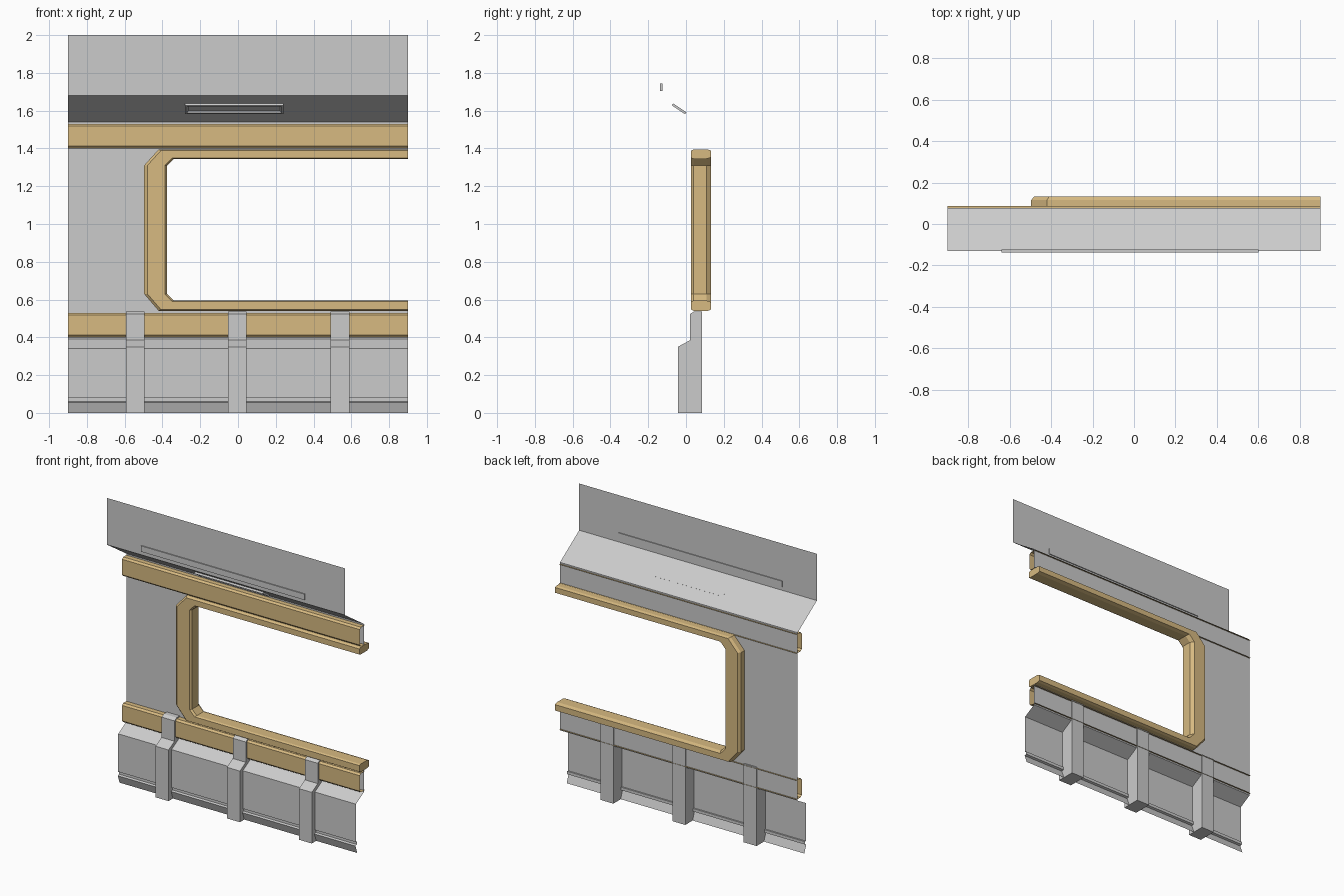
import bpy, bmesh
from mathutils import Vector

if "Cube" in bpy.data.objects:
    bpy.data.objects.remove(bpy.data.objects["Cube"])

gold = bpy.data.materials.new("ochre_paint")
gold.diffuse_color = (0.68, 0.49, 0.22, 1)
gold.use_nodes = True
gold.node_tree.nodes["Principled BSDF"].inputs["Base Color"].default_value = gold.diffuse_color
X0, X1 = -0.9, 0.9


def finish(name, bm, mat=None, fix=False):
    if fix:
        bmesh.ops.recalc_face_normals(bm, faces=bm.faces)
    me = bpy.data.meshes.new(name)
    bm.to_mesh(me)
    bm.free()
    ob = bpy.data.objects.new(name, me)
    bpy.context.collection.objects.link(ob)
    if mat:
        me.materials.append(mat)
    return ob


def extrude_x(name, profile, x0=X0, x1=X1, closed=False, mat=None):
    """Sweep a (y, z) profile along x; closed profiles get end caps."""
    bm = bmesh.new()
    a = [bm.verts.new((x0, y, z)) for y, z in profile]
    b = [bm.verts.new((x1, y, z)) for y, z in profile]
    n = len(profile)
    for i in range(n if closed else n - 1):
        j = (i + 1) % n
        bm.faces.new((a[i], b[i], b[j], a[j]))
    if closed:
        bm.faces.new(a)
        bm.faces.new(b)
    return finish(name, bm, mat, closed)


# Thin wall sheets below and above the window wall
W = 0.078
extrude_x("lower_panel", [(0.005, 0), (-0.015, 0.055), (0, 0.06), (0, 0.08),
                          (-0.01, 0.08), (-0.01, 0.34), (W, 0.39)])
extrude_x("upper_panel", [(W, 1.54), (-0.13, 1.68), (-0.13, 2.0)])

# Window outline stations, outer and inner, open on the right
outer = [(0.9, 0.54), (-0.42, 0.54), (-0.497, 0.63),
         (-0.497, 1.31), (-0.42, 1.395), (0.9, 1.395)]
inner = [(0.9, 0.595), (-0.34, 0.595), (-0.375, 0.63),
         (-0.375, 1.31), (-0.34, 1.345), (0.9, 1.345)]
pairs = [(Vector(o), Vector(i)) for o, i in zip(outer, inner)]

# Middle wall: strips around the window opening
bm = bmesh.new()
mid = [o.lerp(i, 0.4) for o, i in pairs]
rim = [(0.9, 0.39), (mid[1].x, 0.39), (X0, mid[2].y),
       (X0, mid[3].y), (mid[4].x, 1.54), (0.9, 1.54)]
mv = [bm.verts.new((p.x, W, p.y)) for p in mid]
rv = [bm.verts.new((x, W, z)) for x, z in rim]
low = bm.verts.new((X0, W, 0.39))
top = bm.verts.new((X0, W, 1.54))
bm.faces.new((rv[1], rv[0], mv[0], mv[1]))
bm.faces.new((low, rv[1], mv[1], mv[2], rv[2]))
bm.faces.new((rv[2], mv[2], mv[3], rv[3]))
bm.faces.new((rv[3], mv[3], mv[4], rv[4], top))
bm.faces.new((mv[4], mv[5], rv[5], rv[4]))
finish("window_wall", bm)

# Window frame: bevelled section of (blend outer to inner, y)
section = [(0, 0.04), (0, 0.115), (0.12, 0.132), (0.85, 0.132),
           (1, 0.108), (1, 0.04), (0.9, 0.027), (0.14, 0.027)]
bm = bmesh.new()
rings = []
for o, i in pairs:
    pts = [(o.lerp(i, t), y) for t, y in section]
    rings.append([bm.verts.new((p.x, y, p.y)) for p, y in pts])
for r, s in zip(rings, rings[1:]):
    for k in range(len(section)):
        m = (k + 1) % len(section)
        bm.faces.new((r[k], s[k], s[m], r[m]))
bm.faces.new(rings[0])
bm.faces.new(rings[-1])
finish("window_frame", bm, gold, True)

# Horizontal channel rails above and below the window
for name, z in (("lower_rail", 0.4), ("upper_rail", 1.4)):
    extrude_x(name, [(0.088, z), (0.045, z), (0.033, z + 0.012),
                     (0.033, z + 0.118), (0.045, z + 0.13),
                     (0.088, z + 0.13)], mat=gold)

# Support posts
for n, x in enumerate((-0.545, -0.005, 0.54)):
    extrude_x(f"post_{n + 1}", [(-0.043, 0), (0.085, 0), (0.085, 0.538),
                                (0.045, 0.538), (0.022, 0.524), (0.022, 0.385),
                                (-0.043, 0.35)], x - 0.049, x + 0.049, True)

# Long strip on the top panel
extrude_x("upper_strip", [(-0.137, 1.705), (-0.124, 1.705),
                          (-0.124, 1.745), (-0.137, 1.745)], -0.64, 0.6, True)

# Recessed fixture on the underside of the slope
d = Vector((0.832, -0.555))
n = Vector((-0.555, -0.832))
c = Vector((-0.033, 1.6153))
sec = [c - d * 0.042, c + d * 0.042, c + d * 0.042 + n * 0.013, c - d * 0.042 + n * 0.013]
light = extrude_x("slope_fixture", [tuple(p) for p in sec], -0.28, 0.24, True)
bm = bmesh.new()
bm.from_mesh(light.data)
bm.normal_update()
face = max(bm.faces, key=lambda f: f.normal.dot(Vector((0, n.x, n.y))))
bmesh.ops.inset_region(bm, faces=[face], thickness=0.015)
bmesh.ops.inset_region(bm, faces=[face], thickness=0.01, depth=-0.01)
bm.to_mesh(light.data)
bm.free()
